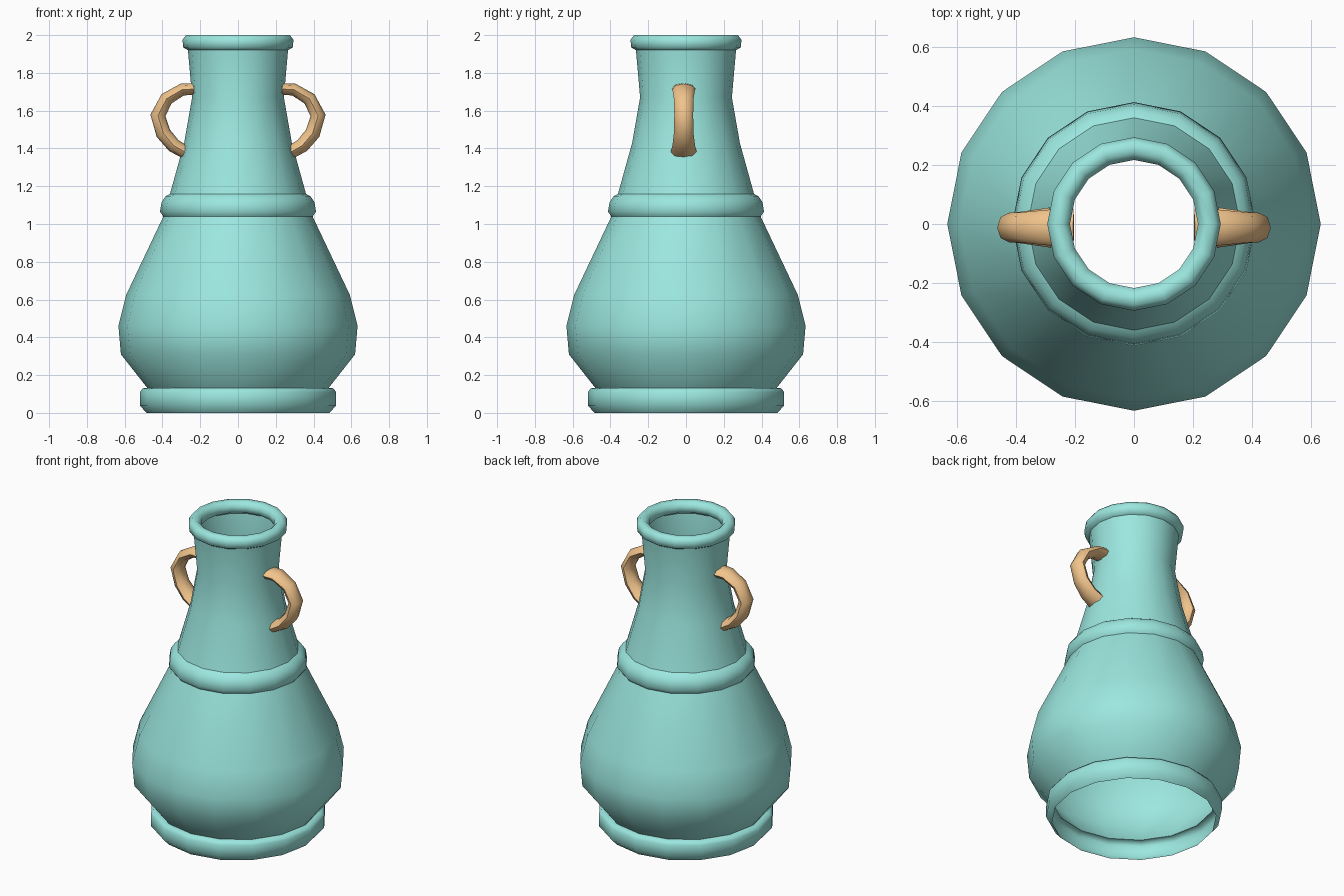
import bpy, bmesh
from math import sin, cos, pi
from mathutils import Vector

if "Cube" in bpy.data.objects:
    bpy.data.objects.remove(bpy.data.objects["Cube"])


def material(name, color):
    m = bpy.data.materials.new(name)
    m.diffuse_color = color
    m.use_nodes = True
    m.node_tree.nodes["Principled BSDF"].inputs["Base Color"].default_value = m.diffuse_color
    return m


TEAL = material("teal_glaze", (0.33, 0.80, 0.74, 1))
ORANGE = material("orange_glaze", (0.88, 0.55, 0.26, 1))


def finish(bm, name, mat, angle):
    me = bpy.data.meshes.new(name)
    bm.to_mesh(me)
    bm.free()
    ob = bpy.data.objects.new(name, me)
    bpy.context.collection.objects.link(ob)
    me.materials.append(mat)
    bpy.ops.object.select_all(action='DESELECT')
    ob.select_set(True)
    bpy.context.view_layer.objects.active = ob
    bpy.ops.object.shade_smooth_by_angle(angle=angle)
    return ob


def bridge(bm, rings):
    n = len(rings[0])
    for a, b in zip(rings, rings[1:]):
        for i in range(n):
            j = (i + 1) % n
            bm.faces.new((a[i], a[j], b[j], b[i]))


def lathe(name, profile, sides=16):
    """Spin an (r, z) profile, listed upward on the outside, round the z axis."""
    bm = bmesh.new()
    ring = [(cos(2 * pi * i / sides), sin(2 * pi * i / sides)) for i in range(sides)]
    bridge(bm, [[bm.verts.new((r * c, r * s, z)) for c, s in ring] for r, z in profile])
    return finish(bm, name, TEAL, 1.0)


def handle(name, side, path, sides=8):
    """Sweep an oval section along path points (x, z, half thickness, half width)."""
    bm = bmesh.new()
    pts = [Vector((p[0], 0, p[1])) for p in path]
    rings = []
    for k, (x, z, t, w) in enumerate(path):
        d = (pts[min(k + 1, len(pts) - 1)] - pts[max(k - 1, 0)]).normalized()
        out = Vector((-d.z, 0, d.x))
        ring = []
        for i in range(sides):
            a = 2 * pi * i / sides
            p = pts[k] + out * t * cos(a)
            ring.append(bm.verts.new((side * p.x, w * sin(a) - 0.012, p.z)))
        rings.append(ring)
    bridge(bm, rings)
    bm.faces.new(rings[0])
    bm.faces.new(rings[-1])
    bmesh.ops.recalc_face_normals(bm, faces=bm.faces)
    return finish(bm, name, ORANGE, 1.0)


# Foot, open underneath
lathe("base_ring", [(0.485, 0), (0.52, 0.04), (0.52, 0.11), (0.505, 0.13), (0.48, 0.132)])

# Thin-walled belly
lathe("body", [(0.48, 0.132), (0.62, 0.31), (0.633, 0.46), (0.592, 0.625), (0.395, 1.04)])

# Raised band between belly and neck
lathe("shoulder_band", [(0.395, 1.04), (0.413, 1.065), (0.405, 1.115), (0.385, 1.145), (0.36, 1.16)])

# Neck
lathe("neck", [(0.36, 1.16), (0.285, 1.43), (0.243, 1.67), (0.265, 1.92)])

# Rolled lip
lathe("lip", [(0.265, 1.92), (0.29, 1.935), (0.294, 1.975), (0.275, 2.0),
              (0.242, 2.0), (0.217, 1.975), (0.22, 1.935), (0.262, 1.91)])

# Pair of loop handles
PATH = [(0.205, 1.715, 0.032, 0.065), (0.295, 1.712, 0.032, 0.060),
        (0.378, 1.663, 0.036, 0.052), (0.424, 1.575, 0.040, 0.050),
        (0.395, 1.480, 0.040, 0.052), (0.340, 1.415, 0.038, 0.060),
        (0.270, 1.375, 0.034, 0.070)]
for label, side in (("left", -1), ("right", 1)):
    handle(label + "_handle", side, PATH)
